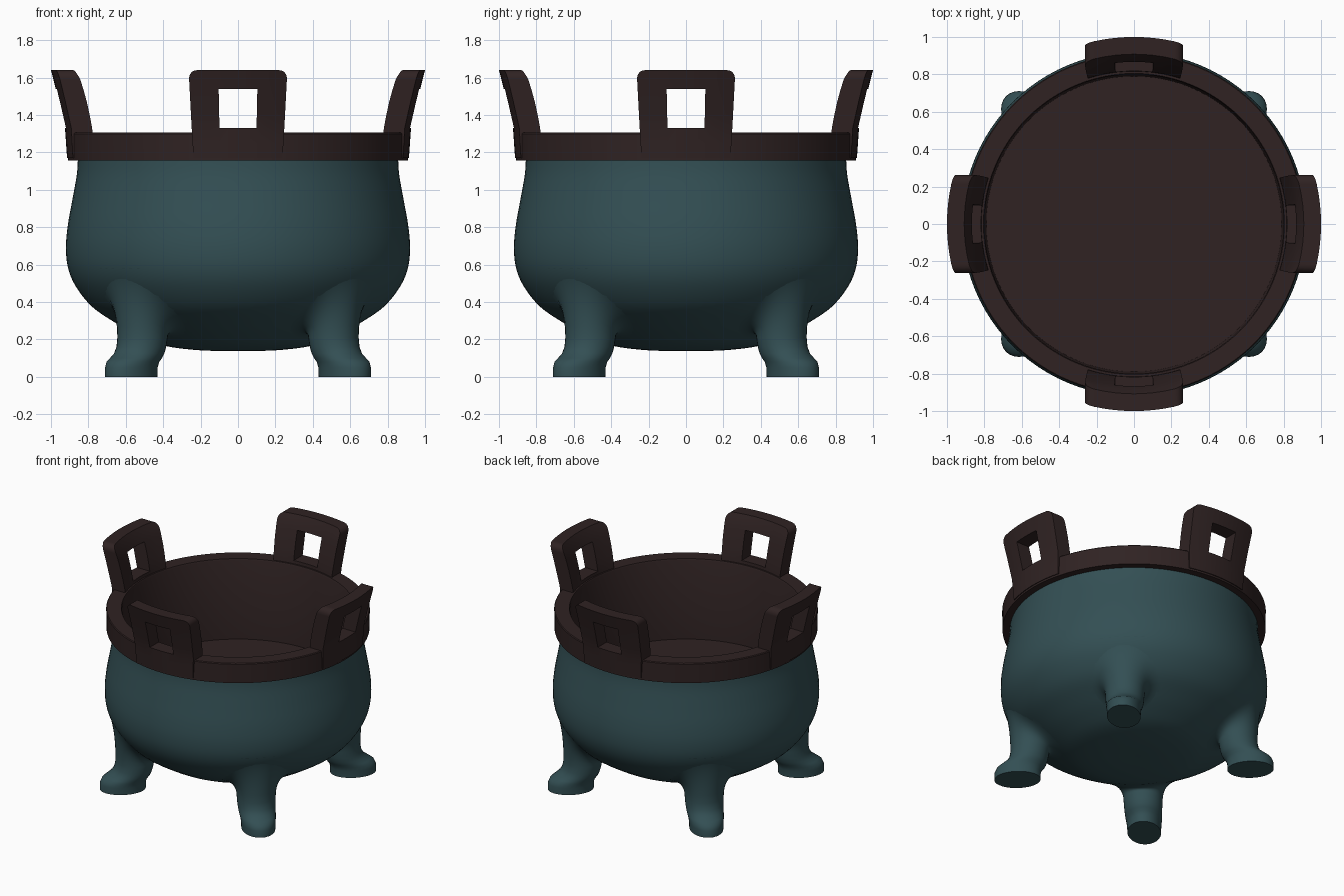
import bpy, bmesh, math
from mathutils import Vector

if "Cube" in bpy.data.objects:
    bpy.data.objects.remove(bpy.data.objects["Cube"])


def material(name, rgb):
    m = bpy.data.materials.new(name)
    m.diffuse_color = (*rgb, 1)
    m.use_nodes = True
    m.node_tree.nodes["Principled BSDF"].inputs["Base Color"].default_value = m.diffuse_color
    return m


TEAL = material("dark teal", (0.033, 0.078, 0.088))
BROWN = material("dark brown", (0.029, 0.0165, 0.0165))


def finish(name, bm, mat, angle=40):
    bmesh.ops.remove_doubles(bm, verts=bm.verts, dist=1e-5)
    bmesh.ops.recalc_face_normals(bm, faces=bm.faces)
    me = bpy.data.meshes.new(name)
    bm.to_mesh(me)
    bm.free()
    me.materials.append(mat)
    ob = bpy.data.objects.new(name, me)
    bpy.context.collection.objects.link(ob)
    bpy.ops.object.select_all(action='DESELECT')
    ob.select_set(True)
    bpy.context.view_layer.objects.active = ob
    bpy.ops.object.shade_smooth_by_angle(angle=math.radians(angle))
    return ob


def loft(bm, rings):
    """Skin a list of closed rings with equal point counts."""
    rows = [[bm.verts.new(p) for p in ring] for ring in rings]
    for a, b in zip(rows, rows[1:]):
        n = len(a)
        for i in range(n):
            bm.faces.new((a[i], a[(i + 1) % n], b[(i + 1) % n], b[i]))
    return rows


def lathe(name, profile, mat, n=96):
    bm = bmesh.new()
    ang = [2 * math.pi * i / n for i in range(n)]
    loft(bm, [[(r * math.cos(a), r * math.sin(a), z) for a in ang] for r, z in profile])
    return finish(name, bm, mat)


def interp(table, t):
    for (a, va), (b, vb) in zip(table, table[1:]):
        if t <= b:
            return va + (vb - va) * (t - a) / (b - a)
    return table[-1][1]


def smooth_curve(pts, steps=4):
    """Catmull-Rom refinement of a profile."""
    v = [Vector(p) for p in [pts[0]] + pts + [pts[-1]]]
    out = []
    for p0, p1, p2, p3 in zip(v, v[1:], v[2:], v[3:]):
        for k in range(steps):
            t = k / steps
            out.append(0.5 * (2 * p1 + (p2 - p0) * t + (2 * p0 - 5 * p1 + 4 * p2 - p3) * t ** 2
                              + (3 * p1 - p0 - 3 * p2 + p3) * t ** 3))
    return [tuple(p) for p in out] + [pts[-1]]


# Round pot body
body = smooth_curve([(0.001, .14), (.2, .142), (.4, .168), (.54, .225), (.66, .292), (.78, .375),
                     (.865, .48), (.908, .58), (.92, .69), (.91, .81), (.885, .95),
                     (.862, 1.08), (.856, 1.17)])
lathe("pot_body", body, TEAL)

# Rim band with the inner wall and floor
lathe("rim_and_lining", [(.85, 1.156), (.908, 1.156), (.91, 1.30), (.905, 1.306), (.805, 1.306),
                         (.80, 1.295), (.79, .70), (.001, .70)], BROWN)

# Legs: foot and shank rings, then a fillet that runs onto the body
underside = [p for p in body if p[1] < .66]
N = 32
# height, centre distance, radial half size, sideways half size
leg_rings = [(0, .807, .160, .116), (.05, .806, .160, .118), (.08, .795, .158, .122),
             (.10, .772, .152, .126), (.125, .747, .140, .129), (.16, .731, .134, .132),
             (.21, .722, .134, .135)]


def leg(name, turn):
    ca, sa = math.cos(turn), math.sin(turn)

    def place(d, s, z):
        return (d * ca - s * sa, d * sa + s * ca, z)

    def on_body(d, s):
        length = math.hypot(d, s)
        if length > .908:
            d, s = d * .908 / length, s * .908 / length
        return Vector((d, s, interp(underside, math.hypot(d, s))))

    ang = [2 * math.pi * i / N for i in range(N)]
    rings = [[place(c + a * math.cos(t), b * math.sin(t), z) for t in ang]
             for z, c, a, b in leg_rings]
    z, c, a, b = leg_rings[-1]
    for k in range(1, 9):
        f = k / 8
        ring = []
        for t in ang:
            x, y = math.cos(t), math.sin(t)
            p0 = Vector((c + a * x, b * y, z))
            p1 = on_body(c + a * x, b * y)
            p0.z = min(z, p1.z - .01)
            p2 = on_body(c + (a + .13) * x, (b + .13) * y)
            ring.append(place(*(p0 * (1 - f) ** 2 + p1 * 2 * f * (1 - f) + p2 * f * f)))
        rings.append(ring)
    bm = bmesh.new()
    rows = loft(bm, rings)
    bm.faces.new(rows[0])
    finish(name, bm, TEAL, 50)


for i in range(4):
    leg(f"leg_{i + 1}", math.radians(45 + 90 * i))

# Handles: curved plates with a square opening, flaring outward
inner = [(1.17, .815), (1.30, .812), (1.45, .842), (1.58, .878), (1.64, .908)]
outer = [(1.17, .914), (1.33, .925), (1.50, .964), (1.64, 1.0)]
half = [(1.17, .238), (1.30, .246), (1.64, .264)]
cols = [-1, -.8, -.6, -.4, -.2, 0, .2, .4, .6, .8, 1]
rows_z = [1.17, 1.25, 1.33, 1.40, 1.47, 1.54, 1.59, 1.64]


def handle(name, turn):
    bm = bmesh.new()

    def vert(table, u, z):
        r, s = interp(table, z), u * interp(half, z)
        x = math.sqrt(r * r - s * s)
        return bm.verts.new((x * math.cos(turn) - s * math.sin(turn),
                             x * math.sin(turn) + s * math.cos(turn), z))

    grids = [[[vert(t, u, z) for u in cols] for z in rows_z] for t in (inner, outer)]
    cells = {(j, i) for j in range(len(rows_z) - 1) for i in range(len(cols) - 1)
             if not (2 <= j <= 4 and 3 <= i <= 6)}
    for j, i in cells:
        ring = [(j, i), (j, i + 1), (j + 1, i + 1), (j + 1, i)]
        for g in grids:
            bm.faces.new([g[a][b] for a, b in ring])
        # close the sides wherever there is no neighbouring cell
        for k, step in enumerate([(-1, 0), (0, 1), (1, 0), (0, -1)]):
            if (j + step[0], i + step[1]) not in cells:
                (a, b), (c, d) = ring[k], ring[(k + 1) % 4]
                bm.faces.new((grids[0][a][b], grids[0][c][d], grids[1][c][d], grids[1][a][b]))
    # round the two top corners
    corners = [bm.edges.get((grids[0][-1][i], grids[1][-1][i])) for i in (0, -1)]
    bmesh.ops.bevel(bm, geom=corners, offset=.045, segments=5, profile=.5, affect='EDGES')
    finish(name, bm, BROWN, 35)


for i in range(4):
    handle(f"handle_{i + 1}", math.radians(90 * i))
